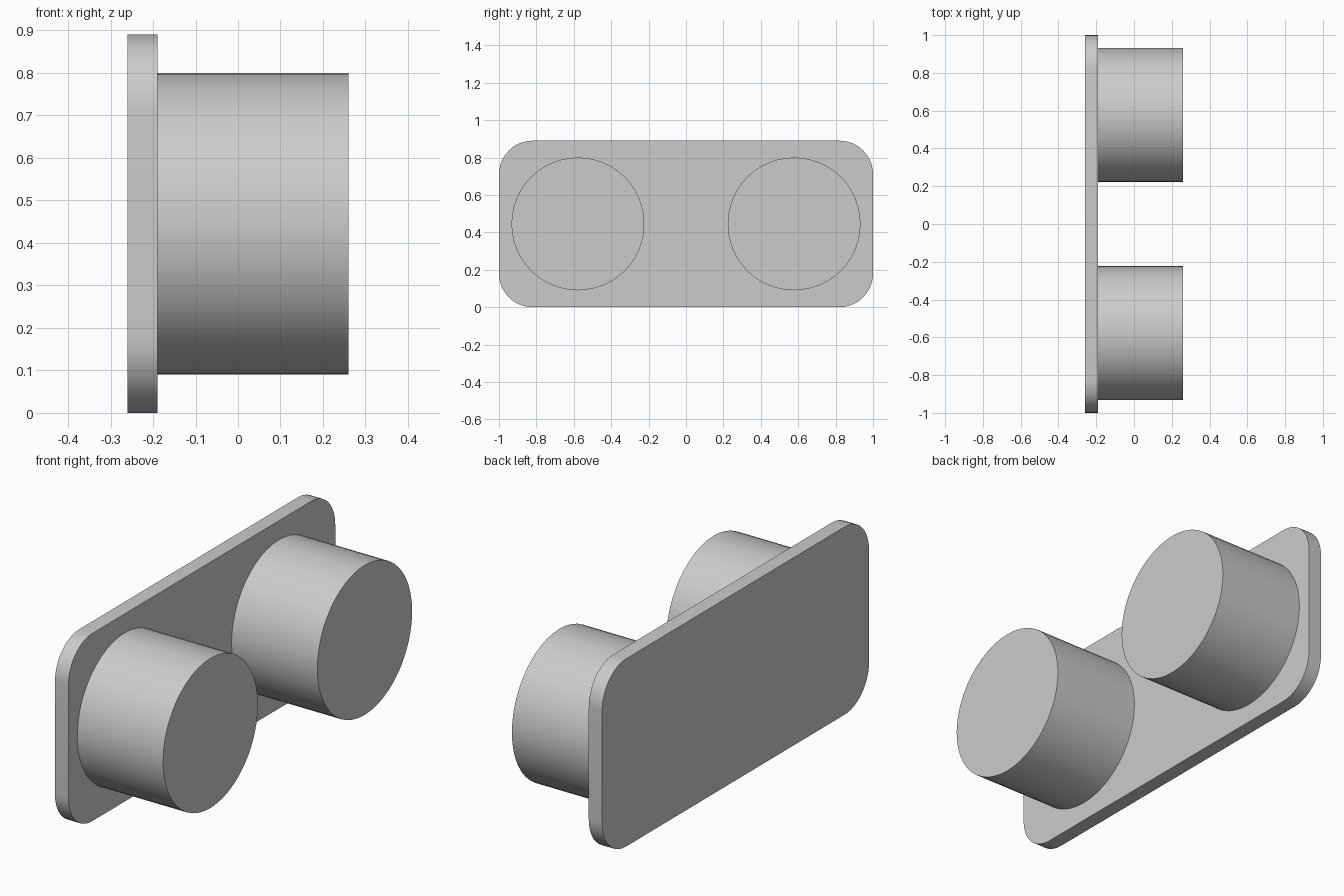
import bpy
import bmesh
from math import pi, cos, sin, radians

if "Cube" in bpy.data.objects:
    bpy.data.objects.remove(bpy.data.objects["Cube"], do_unlink=True)

BACK, PLATE_FRONT, PEG_END = -0.26, -0.19, 0.26
HALF_WIDTH, HEIGHT, CORNER = 1.0, 0.89, 0.18
PEG_RADIUS, PEG_Y = 0.355, 0.578

grey = bpy.data.materials.new("light grey")
grey.use_nodes = True
colour = (0.6, 0.6, 0.6, 1)
grey.diffuse_color = colour
grey.node_tree.nodes["Principled BSDF"].inputs["Base Color"].default_value = colour


def extrude_profile(name, points, x0, x1):
    """Extrude a closed (y, z) outline along x."""
    bm = bmesh.new()
    face = bm.faces.new([bm.verts.new((x0, y, z)) for y, z in points])
    new = bmesh.ops.extrude_face_region(bm, geom=[face], use_keep_orig=True)["geom"]
    verts = [g for g in new if isinstance(g, bmesh.types.BMVert)]
    bmesh.ops.translate(bm, verts=verts, vec=(x1 - x0, 0, 0))
    bmesh.ops.recalc_face_normals(bm, faces=bm.faces)
    mesh = bpy.data.meshes.new(name)
    bm.to_mesh(mesh)
    bm.free()
    mesh.materials.append(grey)
    obj = bpy.data.objects.new(name, mesh)
    bpy.context.collection.objects.link(obj)
    bpy.ops.object.select_all(action="DESELECT")
    obj.select_set(True)
    bpy.context.view_layer.objects.active = obj
    bpy.ops.object.shade_smooth_by_angle(angle=radians(30))
    return obj


def arc(cy, cz, radius, start, sweep, steps):
    return [(cy + radius * cos(start + sweep * i / steps),
             cz + radius * sin(start + sweep * i / steps)) for i in range(steps + 1)]


# Back plate with rounded corners
outline = []
for i, (sy, sz) in enumerate([(1, 1), (-1, 1), (-1, -1), (1, -1)]):
    outline += arc(sy * (HALF_WIDTH - CORNER), HEIGHT / 2 + sz * (HEIGHT / 2 - CORNER),
                   CORNER, i * pi / 2, pi / 2, 12)
extrude_profile("back_plate", outline, BACK, PLATE_FRONT)

# Two round pegs standing on the plate
for side, name in ((-1, "front_peg"), (1, "rear_peg")):
    circle = arc(side * PEG_Y, HEIGHT / 2, PEG_RADIUS, 0, 2 * pi, 48)[:-1]
    extrude_profile(name, circle, PLATE_FRONT, PEG_END)
